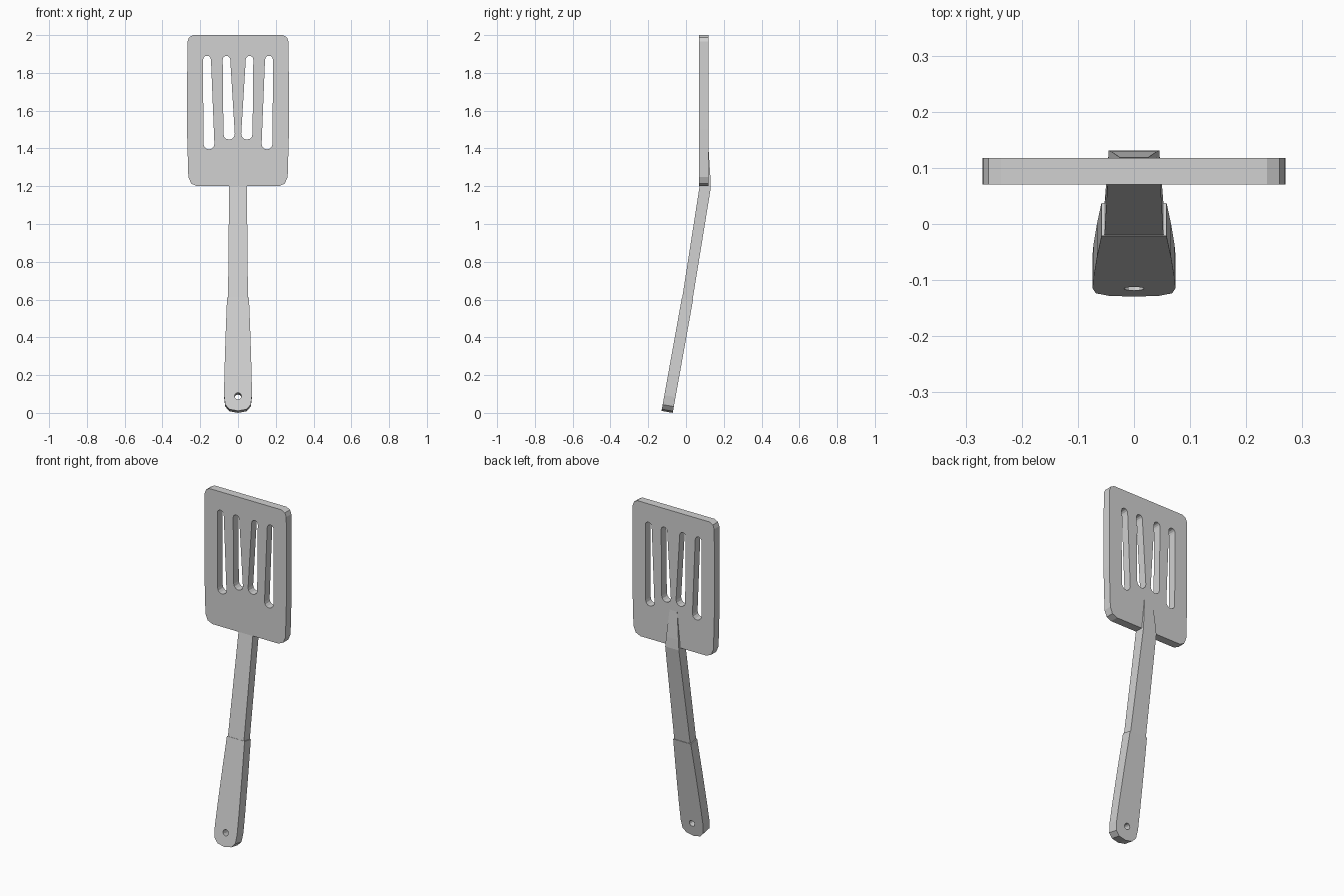
import bpy, bmesh, math

if "Cube" in bpy.data.objects:
    bpy.data.objects.remove(bpy.data.objects["Cube"])

grey = bpy.data.materials.new("light_grey")
grey.diffuse_color = (0.64, 0.64, 0.64, 1)
grey.use_nodes = True
grey.node_tree.nodes["Principled BSDF"].inputs["Base Color"].default_value = grey.diffuse_color


def finish(obj):
    """Weld, fix normals, flat shade and colour a mesh object."""
    bm = bmesh.new()
    bm.from_mesh(obj.data)
    bmesh.ops.remove_doubles(bm, verts=bm.verts, dist=0.0002)
    bmesh.ops.recalc_face_normals(bm, faces=bm.faces)
    for f in bm.faces:
        f.smooth = False
        f.material_index = 0
    bm.to_mesh(obj.data)
    bm.free()
    obj.data.materials.clear()
    obj.data.materials.append(grey)


def plate(name, outlines, thickness, location, tilt):
    """Flat plate from closed outlines; inner outlines become holes."""
    cu = bpy.data.curves.new(name, 'CURVE')
    cu.dimensions = '2D'
    cu.fill_mode = 'BOTH'
    cu.extrude = thickness / 2
    for pts in outlines:
        sp = cu.splines.new('POLY')
        sp.points.add(len(pts) - 1)
        for p, (x, y) in zip(sp.points, pts):
            p.co = (x, y, 0, 1)
        sp.use_cyclic_u = True
    obj = bpy.data.objects.new(name, cu)
    bpy.context.collection.objects.link(obj)
    obj.location = location
    obj.rotation_euler = (math.radians(tilt), 0, 0)
    bpy.ops.object.select_all(action='DESELECT')
    obj.select_set(True)
    bpy.context.view_layer.objects.active = obj
    bpy.ops.object.convert(target='MESH')
    obj = bpy.context.object
    obj.name = name
    finish(obj)
    return obj


def mirrored(right):
    """Close a right-hand half outline by mirroring it in x."""
    return right + [(-x, y) for x, y in reversed(right) if x > 0]


def arc(cx, cy, r, a0, a1, n):
    return [(cx + r * math.cos(math.radians(a0 + (a1 - a0) * i / n)),
             cy + r * math.sin(math.radians(a0 + (a1 - a0) * i / n)))
            for i in range(n + 1)]


def slot(xt, zt, rt, xb, zb, rb):
    """Tapered slot with rounded ends."""
    return arc(xt, zt, rt, 0, 180, 6) + arc(xb, zb, rb, 180, 360, 6)


# Blade with four tapered slots, mirrored in pairs
blade_edge = mirrored([(0.217, 1.2), (0.248, 1.214), (0.263, 1.25), (0.27, 1.5),
                       (0.268, 1.965), (0.259, 1.988), (0.237, 2.0)])
slots = [slot(s * xt, 1.87, rt, s * xb, zb, rb)
         for s in (1, -1)
         for xt, rt, xb, zb, rb in ((0.164, 0.021, 0.154, 1.424, 0.029),
                                    (0.061, 0.020, 0.047, 1.477, 0.030))]
plate("blade", [blade_edge] + slots, 0.048, (0, 0.094, 0), 90)

# Grip: leaning plate with a rounded end and a hanging hole
grip_edge = mirrored([(0, 0), (0.045, 0.009), (0.068, 0.034), (0.074, 0.085),
                      (0.072, 0.2), (0.066, 0.4), (0.058, 0.611)])
plate("grip", [grip_edge, arc(0, 0.08, 0.018, 0, 330, 11)], 0.06,
      (0, -0.1, 0.0053), 79.8)

# Shaft: lofted from the grip to a wedge that fades into the blade's back
# each section: front (y, z), back (y, z), half width front, half width back
sections = [((-0.0245, 0.58), (0.0300, 0.57), 0.053, 0.053),
            ((0.0720, 1.20), (0.1310, 1.19), 0.047, 0.045),
            ((0.0900, 1.26), (0.1290, 1.25), 0.042, 0.040),
            ((0.1000, 1.40), (0.1185, 1.41), 0.026, 0.025)]
bm = bmesh.new()
rings = [[bm.verts.new(c) for c in ((-wf, *f), (wf, *f), (wb, *b), (-wb, *b))]
         for f, b, wf, wb in sections]
for lo, hi in zip(rings, rings[1:]):
    for i in range(4):
        j = (i + 1) % 4
        bm.faces.new((lo[i], lo[j], hi[j], hi[i]))
bm.faces.new(rings[0])
bm.faces.new(rings[-1])
me = bpy.data.meshes.new("shaft")
bm.to_mesh(me)
bm.free()
shaft = bpy.data.objects.new("shaft", me)
bpy.context.collection.objects.link(shaft)
finish(shaft)
